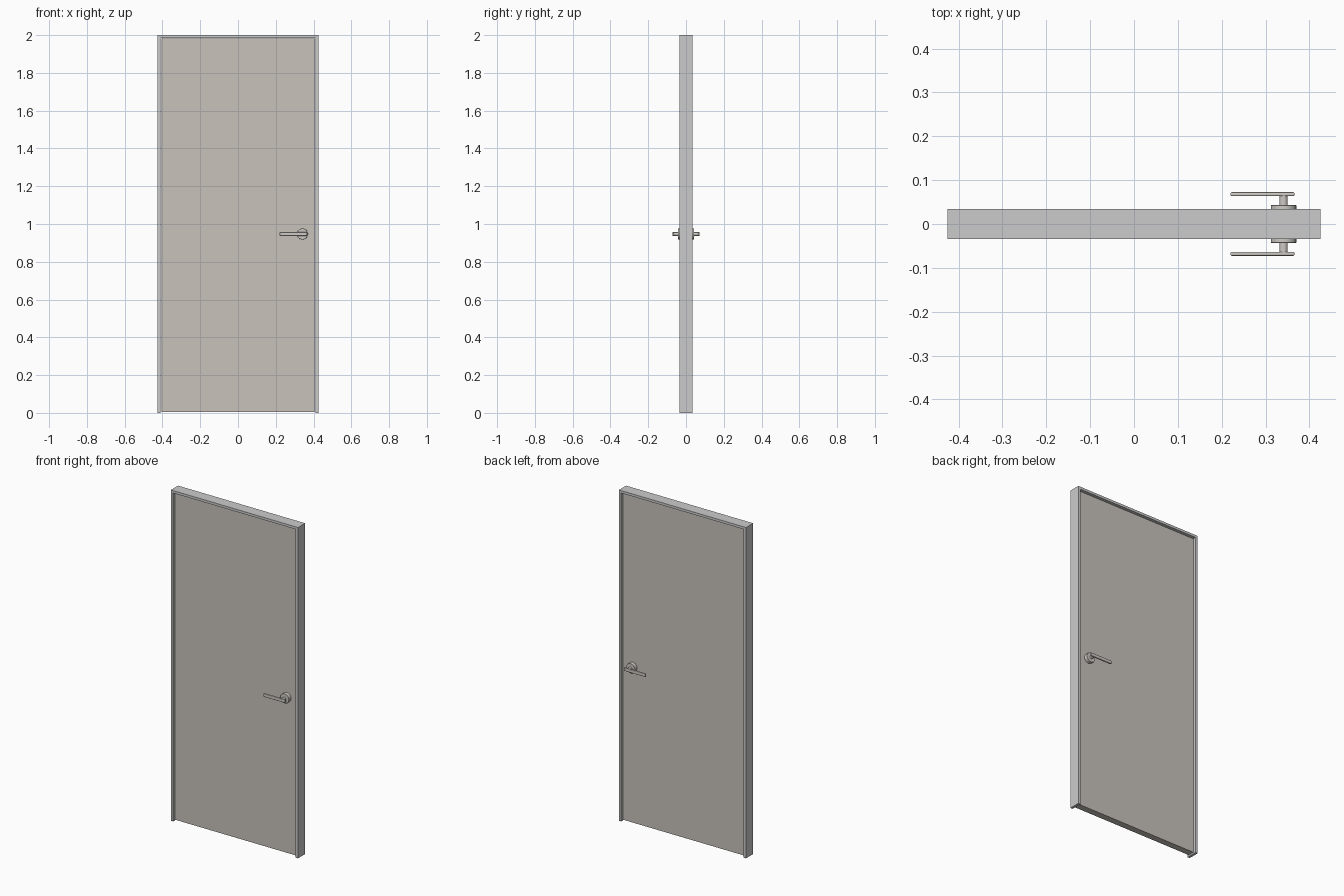
import bpy, bmesh
from math import radians

if "Cube" in bpy.data.objects:
    bpy.data.objects.remove(bpy.data.objects["Cube"])

W, D, H = 0.425, 0.034, 2.0      # frame half width, half depth, height
JAMB, GAP = 0.015, 0.004
DOOR_D = 0.02                    # door half thickness
HX, HZ = 0.341, 0.947            # handle axis


def material(name, color):
    m = bpy.data.materials.new(name)
    m.diffuse_color = (*color, 1)
    m.use_nodes = True
    m.node_tree.nodes["Principled BSDF"].inputs["Base Color"].default_value = m.diffuse_color
    return m


def finish(bm, name, mat=None):
    bmesh.ops.recalc_face_normals(bm, faces=bm.faces)
    me = bpy.data.meshes.new(name)
    bm.to_mesh(me)
    bm.free()
    ob = bpy.data.objects.new(name, me)
    bpy.context.collection.objects.link(ob)
    if mat:
        me.materials.append(mat)
    return ob


def add_bevel(ob, width, segments=2):
    b = ob.modifiers.new("bevel", "BEVEL")
    b.width, b.segments = width, segments
    b.limit_method = "ANGLE"


def box(name, lo, hi, mat=None):
    bm = bmesh.new()
    bmesh.ops.create_cube(bm, size=1)
    for v in bm.verts:
        v.co = [(a + b) / 2 + c * (b - a) for a, b, c in zip(lo, hi, v.co)]
    return finish(bm, name, mat)


def disc(name, radius, y0, y1, mat, sides=32):
    bm = bmesh.new()
    bmesh.ops.create_cone(bm, cap_ends=True, segments=sides,
                          radius1=radius, radius2=radius, depth=abs(y1 - y0))
    ob = finish(bm, name, mat)
    ob.rotation_euler.x = radians(90)
    ob.location = (HX, (y0 + y1) / 2, HZ)
    return ob


def smooth(ob):
    bpy.ops.object.select_all(action="DESELECT")
    ob.select_set(True)
    bpy.context.view_layer.objects.active = ob
    bpy.ops.object.shade_smooth_by_angle(angle=radians(35))


wood = material("door_finish", (0.58, 0.55, 0.50))
metal = material("handle_metal", (0.62, 0.60, 0.56))

# frame: two jambs and a head, one extruded profile
i = W - JAMB
profile = [(-W, 0), (-W, H), (W, H), (W, 0), (i, 0), (i, H - JAMB), (-i, H - JAMB), (-i, 0)]
bm = bmesh.new()
face = bm.faces.new([bm.verts.new((x, -D, z)) for x, z in profile])
ext = bmesh.ops.extrude_face_region(bm, geom=[face])
moved = [g for g in ext["geom"] if isinstance(g, bmesh.types.BMVert)]
bmesh.ops.translate(bm, verts=moved, vec=(0, 2 * D, 0))
finish(bm, "door_frame")

# door leaf, recessed on both sides
d = i - GAP
box("door_leaf", (-d, -DOOR_D, 0.006), (d, DOOR_D, H - JAMB - GAP), wood)

# lever handles on both faces
for side, s in (("front", -1), ("back", 1)):
    rose = disc(side + "_rosette", 0.029, s * DOOR_D, s * 0.043, metal)
    add_bevel(rose, 0.001)
    neck = disc(side + "_handle_neck", 0.0095, s * 0.042, s * 0.066, metal, 24)
    y0, y1 = sorted((s * 0.0635, s * 0.0725))
    lever = box(side + "_lever", (0.22, y0, HZ - 0.010), (0.366, y1, HZ + 0.010), metal)
    add_bevel(lever, 0.003, 3)
    for ob in (rose, neck, lever):
        smooth(ob)
